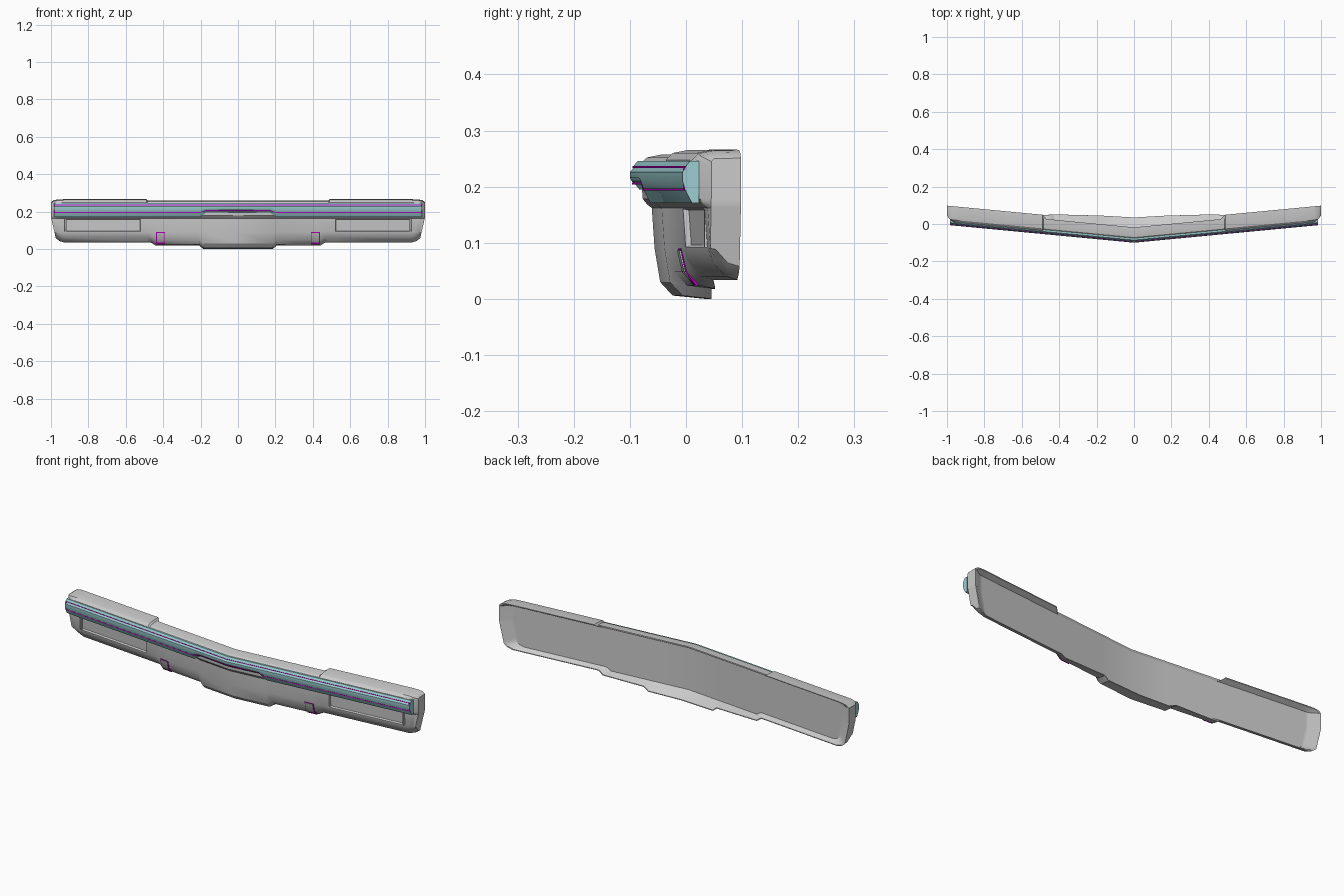
import bpy, bmesh
from mathutils import Vector

if "Cube" in bpy.data.objects:
    bpy.data.objects.remove(bpy.data.objects["Cube"])

SLOPE = 0.095  # V-shaped plan: every part sweeps back by SLOPE * |x|


def material(name, rgb):
    m = bpy.data.materials.new(name)
    m.diffuse_color = (*rgb, 1)
    m.use_nodes = True
    m.node_tree.nodes["Principled BSDF"].inputs["Base Color"].default_value = m.diffuse_color
    return m


teal = material("teal", (0.34, 0.62, 0.64))
magenta = material("magenta", (0.5, 0.0, 0.55))


def finish(bm, name, mat=None):
    bmesh.ops.recalc_face_normals(bm, faces=bm.faces[:])
    me = bpy.data.meshes.new(name)
    bm.to_mesh(me)
    bm.free()
    ob = bpy.data.objects.new(name, me)
    bpy.context.collection.objects.link(ob)
    if mat:
        me.materials.append(mat)
    bpy.context.view_layer.objects.active = ob
    ob.select_set(True)
    bpy.ops.object.shade_smooth_by_angle(angle=0.55)
    ob.select_set(False)
    return ob


def sweep(x, v, z):
    return Vector((x, v + SLOPE * abs(x), z))


def loft(bm, rows, closed=False):
    grid = [[bm.verts.new(p) for p in r] for r in rows]
    n = len(grid[0])
    for a, b in zip(grid, grid[1:]):
        for j in range(n if closed else n - 1):
            k = (j + 1) % n
            bm.faces.new((a[j], a[k], b[k], b[j]))
    if closed:
        bm.faces.new(grid[0])
        bm.faces.new(grid[-1])
    return grid


# Shell stations: x, top z, bottom z, top rim v, bottom rim v, panel bulge, clamp v
half = [
    (0.000, .258, .000, -.018, .035, -.006, -1),
    (0.185, .258, .000, -.018, .028, -.006, -1),
    (0.208, .258, .018, -.018, .026, 0, -1),
    (0.440, .258, .018, -.018, .010, 0, -1),
    (0.465, .258, .034, -.018, .004, 0, -1),
    (0.483, .258, .034, -.018, .003, 0, -1),
    (0.490, .266, .034, .003, .003, 0, -1),
    (0.520, .266, .034, .003, .003, 0, -1),
    (0.930, .266, .034, .003, .003, 0, -1),
    (0.965, .265, .036, .003, .003, 0, -1),
    (0.985, .261, .043, .003, .003, 0, -.068),
    (1.000, .251, .058, .003, .003, 0, -.050),
    (1.000, .251, .058, .003, .003, 0, .003),
]
stations = [(-s[0], *s[1:]) for s in half[:0:-1]] + half


def shell_row(s, inner):
    x, zt, zb, vt, vb, dv, clamp = s
    prof = [(vt, zt), (-.045, zt - .001), (-.070, zt - .006), (-.082, zt - .018),
            (-.077, .178), (-.063 + dv, .168), (-.055 + dv, .162),
            (-.050 + dv, .090), (-.040 + dv, zb + .030), (-.018 + dv, zb + .006), (vb, zb)]
    row = []
    for i, (v, z) in enumerate(prof):
        px = x
        if inner:  # shallow back wall with sloping end walls and a thin rim
            if i in (0, 10) or clamp > 0:
                z += .004 if i > 5 else -.004
                px *= .993
            else:
                v = -.022
                z = max(min(z, .248), max(zb, .018) + .016)
                px *= .95
        v = max(v, clamp)
        if abs(x) > .94:  # ends lean inward below the strip
            px -= (1 if x > 0 else -1) * .03 * max(0, .17 - z) / .13
        row.append(sweep(px, v, z))
    return row


# Bumper shell: outer and inner skins joined round the back rim
bm = bmesh.new()
outer = loft(bm, [shell_row(s, False) for s in stations])
inner = loft(bm, [shell_row(s, True) for s in stations])


def rim(g):
    return ([r[0] for r in g] + g[-1][1:] + [r[-1] for r in g[-2::-1]] + g[0][-2:0:-1])


ro, ri = rim(outer), rim(inner)
for i in range(len(ro)):
    j = (i + 1) % len(ro)
    bm.faces.new((ro[i], ro[j], ri[j], ri[i]))
bmesh.ops.remove_doubles(bm, verts=bm.verts[:], dist=1e-5)
bmesh.ops.dissolve_degenerate(bm, edges=bm.edges[:], dist=1e-5)
bmesh.ops.recalc_face_normals(bm, faces=bm.faces[:])

# Long recessed pockets in the front face
for side in (-1, 1):
    pocket = []
    for f in bm.faces:
        c = f.calc_center_median()
        if (abs(c.x - side * .725) < .02 and .11 < c.z < .14
                and c.y - SLOPE * abs(c.x) < -.045):
            pocket.append(f)
    bmesh.ops.inset_region(bm, faces=pocket, thickness=.003, depth=0)
    bmesh.ops.inset_region(bm, faces=pocket, thickness=.004, depth=-.010)
finish(bm, "bumper_shell")


# Full-width impact strip, its lower edge raised over the centre panel
def strip_row(x):
    lift = .024 if abs(x) < .18 else 0
    prof = [(-.070, .246), (-.086, .246), (-.092, .239), (-.095, .232), (-.100, .226),
            (-.100, .211 + lift * .2), (-.096, .199 + lift * .4), (-.093, .190 + lift * .7),
            (-.083, .171 + lift), (-.070, .171 + lift)]
    return [sweep(x, v, z) for v, z in prof]


xs = (-.985, -.205, -.17, 0, .17, .205, .985)
bm = bmesh.new()
loft(bm, [strip_row(x) for x in xs], True)
finish(bm, "impact_strip", teal)


# Thin accent lines along the strip
def accent(name, z, lift, v, h):
    bm = bmesh.new()
    rows = []
    for x in xs:
        c = z + (lift if abs(x) < .18 else 0)
        rows.append([sweep(x, a, c + b) for a, b in
                     ((v, -h), (v, h), (v + .006, h), (v + .006, -h))])
    loft(bm, rows, True)
    finish(bm, name, magenta)


accent("upper_accent", .235, 0, -.0950, .0015)
accent("lower_accent", .195, .011, -.0960, .0017)


# Slab that hugs the shell front, given an inset from its outline
def tab(name, x0, x1, inset, lift, mat=None):
    front = [(-.0495, .090 - inset), (-.0405, .048), (-.022, .024 + inset)]
    prof = [(v - lift, z) for v, z in front] + [(v + .006, z) for v, z in front[::-1]]
    bm = bmesh.new()
    loft(bm, [[sweep(x, v, z) for v, z in prof] for x in (x0 + inset, x1 - inset)], True)
    finish(bm, name, mat)


def block(name, x0, x1, v0, v1, z0, z1, mat=None):
    bm = bmesh.new()
    loft(bm, [[sweep(x, v0, z0), sweep(x, v0, z1), sweep(x, v1, z1), sweep(x, v1, z0)]
              for x in (x0, x1)], True)
    finish(bm, name, mat)


# Lower flush tabs with coloured surround, strip end accents, pocket ribs
for s, side in ((-1, "left"), (1, "right")):
    x0, x1 = sorted((s * .390, s * .438))
    tab(side + "_tab_surround", x0, x1, 0, .002, magenta)
    tab(side + "_tab", x0, x1, .004, .004)
    block(side + "_strip_end_accent", s * .979, s * .983, -.0985, -.090, .197, .234, magenta)
    block(side + "_pocket_rib", s * .918, s * .924, -.055, -.043, .092, .160)
